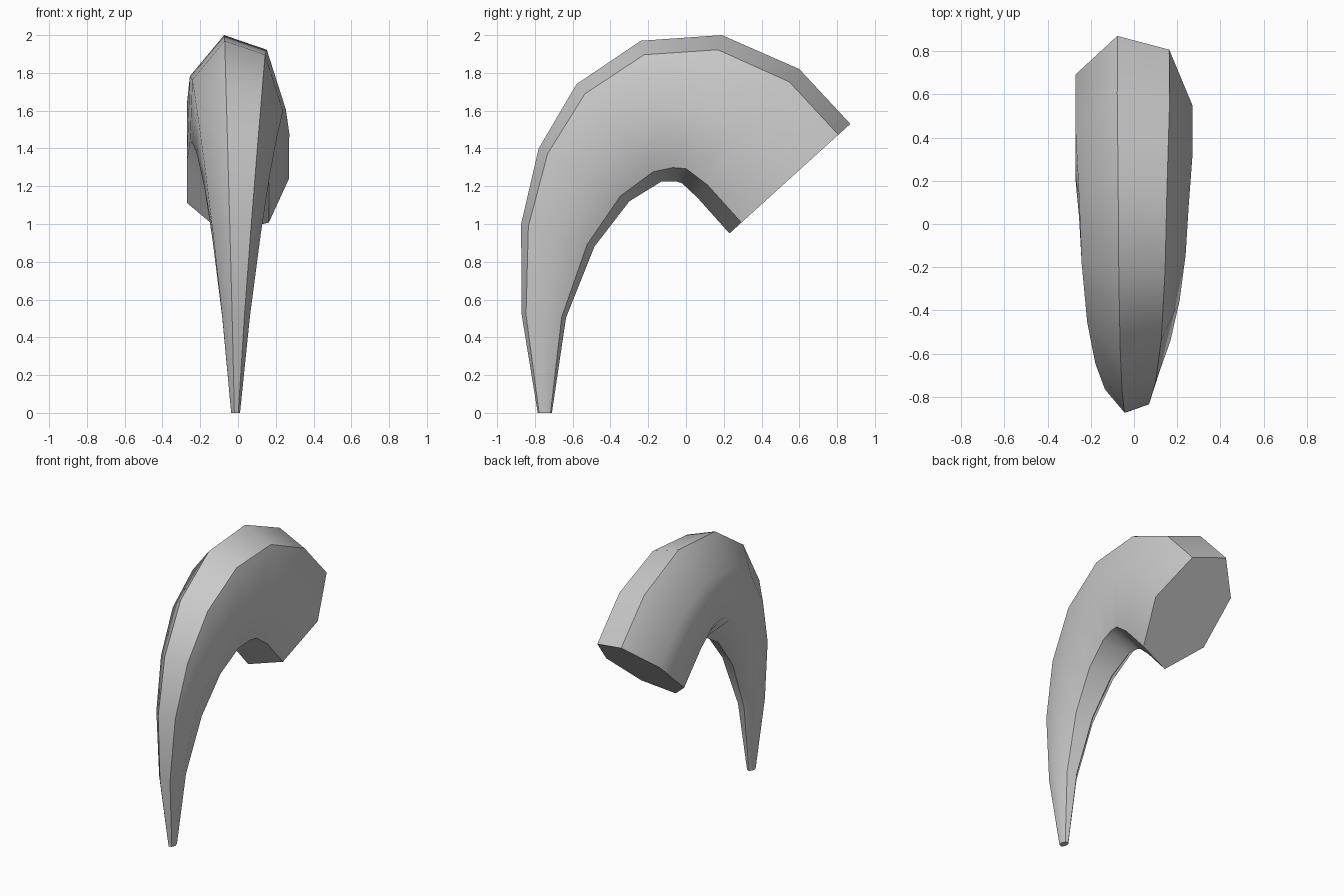
import bpy, bmesh, math
from mathutils import Vector

if "Cube" in bpy.data.objects:
    bpy.data.objects.remove(bpy.data.objects["Cube"])

# Horn stations in the side plane: (outer y, outer z, inner y, inner z), base to tip
STATIONS = [
    (0.87, 1.53, 0.23, 0.95),
    (0.60, 1.82, 0.06, 1.14),
    (0.19, 2.00, -0.02, 1.215),
    (-0.24, 1.97, -0.05, 1.225),
    (-0.58, 1.74, -0.13, 1.225),
    (-0.78, 1.40, -0.30, 1.12),
    (-0.873, 1.00, -0.485, 0.88),
    (-0.87, 0.52, -0.635, 0.505),
    (-0.785, 0.0, -0.71, 0.0),
]
SIDES = 7
TILT = math.pi / 14      # one corner points straight to +x
X_OFFSET = -0.014
WIDTH_RATIO = 0.641      # cross-section is narrower across x


def ring(bm, oy, oz, iy, iz):
    """Stretched seven-sided section between the outer and inner curve."""
    outer, inner = Vector((0, oy, oz)), Vector((0, iy, iz))
    mid = (outer + inner) / 2
    up = (outer - inner) / (2 * math.cos(TILT))
    half_width = up.length * WIDTH_RATIO
    verts = []
    for i in range(SIDES):
        a = 2 * math.pi * i / SIDES - TILT
        side = Vector((X_OFFSET + half_width * math.sin(a), 0, 0))
        verts.append(bm.verts.new(mid + up * math.cos(a) + side))
    return verts


# Curved horn skinned over the sections
bm = bmesh.new()
rings = [ring(bm, *s) for s in STATIONS]
for r0, r1 in zip(rings, rings[1:]):
    for i in range(SIDES):
        j = (i + 1) % SIDES
        bm.faces.new((r0[i], r0[j], r1[j], r1[i]))

# Flat base and tip caps
bm.faces.new(rings[0][::-1])
bm.faces.new(rings[-1])
bm.normal_update()
if bm.calc_volume(signed=True) < 0:
    bmesh.ops.reverse_faces(bm, faces=bm.faces[:])

mesh = bpy.data.meshes.new("horn")
bm.to_mesh(mesh)
bm.free()
horn = bpy.data.objects.new("horn", mesh)
bpy.context.collection.objects.link(horn)

# Smooth along the length, crisp at the strong corners
bpy.context.view_layer.objects.active = horn
horn.select_set(True)
bpy.ops.object.shade_smooth_by_angle(angle=math.radians(40))
